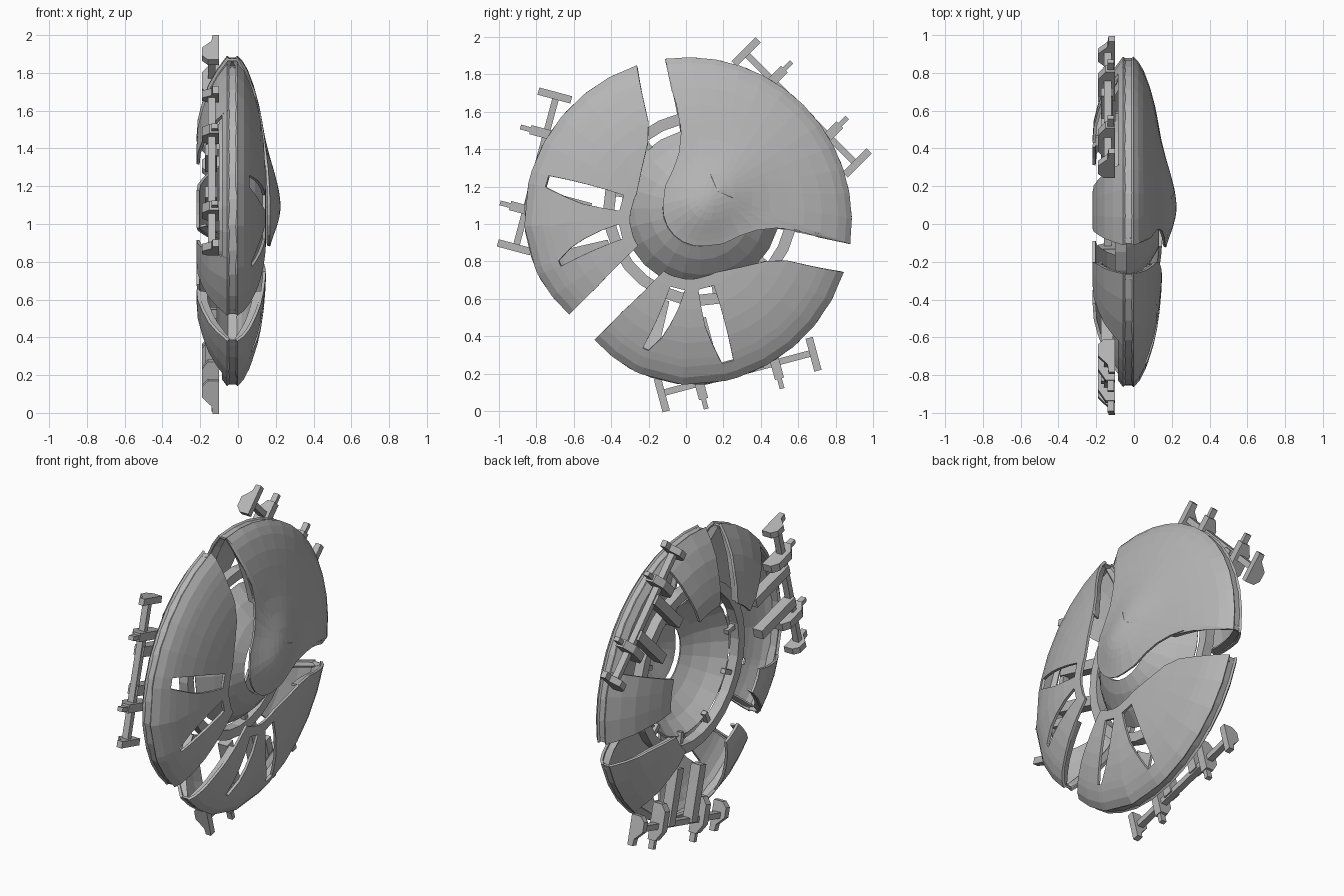
import bpy, bmesh, math
from mathutils import Vector

if "Cube" in bpy.data.objects:
    bpy.data.objects.remove(bpy.data.objects["Cube"])

CY, CZ = 0.01, 1.015          # disc centre; the disc axis runs along x
HUB = 0.068                   # hub offset from the centre, in both y and z

grey = bpy.data.materials.new("hull_grey")
grey.diffuse_color = (0.47, 0.47, 0.47, 1)
grey.use_nodes = True
grey.node_tree.nodes["Principled BSDF"].inputs["Base Color"].default_value = grey.diffuse_color


def interp(table, v):
    if v <= table[0][0]:
        return table[0][1]
    for (a, p), (b, q) in zip(table, table[1:]):
        if v <= b:
            return p + (q - p) * (v - a) / (b - a)
    return table[-1][1]


FRONT = [(.3, .14), (.4, .135), (.5, .125), (.6, .108), (.7, .083), (.8, .045), (.84, .022), (.872, -.008)]
BACK = [(.4, -.212), (.52, -.21), (.62, -.185), (.72, -.15), (.8, -.105), (.872, -.052)]
SQUASH = [(180, 1), (201, .968), (218, .92)]     # rim pulls in towards the lower left gap


def pt(y, z, x, mirror=False):
    if mirror:                # mirror across the 45 degree axis of the disc
        y, z = z, y
    return (x, CY + y, CZ + z)


def polar(a, r, x, mirror=False):
    r *= interp(SQUASH, a)
    a = math.radians(a)
    return pt(r * math.cos(a), r * math.sin(a), x, mirror)


def make(name, verts, faces, thick=0):
    bm = bmesh.new()
    vs = [bm.verts.new(v) for v in verts]
    for f in faces:
        bm.faces.new([vs[i] for i in f])
    loose = [v for v in bm.verts if not v.link_faces]
    bmesh.ops.delete(bm, geom=loose, context='VERTS')
    bmesh.ops.recalc_face_normals(bm, faces=bm.faces[:])
    me = bpy.data.meshes.new(name)
    bm.to_mesh(me)
    bm.free()
    me.materials.append(grey)
    ob = bpy.data.objects.new(name, me)
    bpy.context.collection.objects.link(ob)
    if thick:
        m = ob.modifiers.new("thickness", 'SOLIDIFY')
        m.thickness, m.offset = thick, 0
    return ob


def shell(name, spans, rows, prof, mirror=False):
    """Polar grid; each span = (edge, edge, columns, last window row or 0)."""
    cols, wins = [], []
    for e0, e1, n, w in spans:
        for i in range(n):
            cols.append((e0, e1, i / n))
            wins.append(w)
    cols.append((spans[-1][0], spans[-1][1], 1))
    verts = [polar(interp(a, r) * (1 - f) + interp(b, r) * f, r, interp(prof, r), mirror)
             for a, b, f in cols for r in rows]
    n = len(rows)
    faces = [(c * n + k, c * n + k + 1, c * n + n + k + 1, c * n + n + k)
             for c in range(len(cols) - 1) for k in range(n - 1)
             if not 1 <= k < wins[c]]
    make(name, verts, faces, .016)


def lips(name, edge, shift, mirror=False):
    """Two narrow flanges that turn inwards from the front and back shells."""
    rows = [.46, .54, .62, .7, .78, .84, .866]
    for part, prof, sign in (("front", FRONT, -1), ("back", BACK, 1)):
        verts = []
        for r in rows:
            x = interp(prof, r)
            deep = min(.045, abs(x + .03) * .8)
            verts.append(polar(interp(edge, r) + shift, r, x, mirror))
            verts.append(polar(interp(edge, r) + shift * 2.2, r, x + sign * deep, mirror))
        make(name + "_" + part, verts, [(2 * i, 2 * i + 1, 2 * i + 3, 2 * i + 2)
                                        for i in range(len(rows) - 1)], .012)


def fixed(a):
    return [(0, a)]


# edges of the windowed segment: (radius, angle)
E0 = [(.31, 152), (.364, 133), (.44, 118.6), (.575, 111.4), (.87, 108.1)]
A1 = [(.37, 158), (.79, 162)]
A2 = [(.37, 171.3), (.55, 171), (.78, 166.5)]
B1 = [(.37, 182.5), (.66, 193), (.74, 197)]
B2 = [(.37, 195), (.74, 199.5)]
E1 = [(.31, 206), (.37, 209), (.5, 213), (.65, 216), (.87, 218.2)]
BIG = [(.45, 94.5), (.69, 96.7), (.87, 98)]
ROWS = [.31, .37, .47, .57, .65, .74, .78, .835, .872]
BROWS = [.45, .54, .63, .72, .8, .84, .872]

# two windowed segments, mirrored, with back petals and gap flanges
for side, m in (("left", False), ("lower", True)):
    shell(side + "_front_shell", [(E0, A1, 5, 0), (A1, A2, 1, 6), (A2, B1, 2, 0),
                                  (B1, B2, 1, 5), (B2, E1, 2, 0)], ROWS, FRONT, m)
    shell(side + "_back_petal_a", [(E0, fixed(138), 3, 0)], BROWS, BACK, m)
    shell(side + "_back_petal_b", [(fixed(193), E1, 3, 0)], BROWS, BACK, m)
    shell(side + "_back_rim", [(fixed(138), fixed(193), 6, 0)], [.835, .872], BACK, m)
    lips(side + "_lip_a", E0, 1.0, m)
    lips(side + "_lip_b", E1, -1.0, m)
    shell("big_back_petal_" + side, [(BIG, fixed(69), 3, 0)], BROWS, BACK, m)
    lips("big_lip_" + side, BIG, -1.0, m)
shell("big_back_rim", [(fixed(69), fixed(21), 5, 0)], [.835, .872], BACK)


# thin rim joining front and back shells
def rim(name, a0, a1, n, mirror=False):
    verts = [polar(a0 + (a1 - a0) * i / n, .862, x, mirror) for i in range(n + 1) for x in (-.006, -.054)]
    make(name, verts, [(2 * i, 2 * i + 1, 2 * i + 3, 2 * i + 2) for i in range(n)], .012)


rim("big_rim", 97.5, -7.5, 12)
rim("left_rim", 108.6, 217.8, 12)
rim("lower_rim", 108.6, 217.8, 12, True)

# big segment with the domed nose: outline (relative to the hub) filled by shrinking rings
half = []
for i in range(7):
    a = math.radians(45 + 53 * i / 6)
    half.append((.872 * math.cos(a) - HUB, .872 * math.sin(a) - HUB))
half += [(-.15, .63), (-.11, .5), (-.105, .4), (-.115, .3), (-.145, .21), (-.188, .12), (-.2, .02)]
half += [(.2 * math.cos(math.radians(a)), .2 * math.sin(math.radians(a))) for a in (190, 207, 225)]
outline = half + [(z, y) for y, z in half[-2:0:-1]]


def nose(y, z):
    u, t = (y + z) * .7071 - .01, (z - y) * .7071
    lump = .078 * math.exp(-(u / (.3 if u > 0 else .19)) ** 2 - (t / .19) ** 2)
    return interp(FRONT, math.hypot(y + HUB, z + HUB)) + lump


O = .09                       # ring centre, along the 45 degree axis
steps = [.13, .26, .39, .52, .65, .78, .9, .96, 1]
n = len(outline)
verts = [pt(HUB + O, HUB + O, nose(O, O))]
for s in steps:
    for y, z in outline:
        y, z = O + (y - O) * s, O + (z - O) * s
        verts.append(pt(y + HUB, z + HUB, nose(y, z)))
faces = [(0, 1 + i, 1 + (i + 1) % n) for i in range(n)]
for k in range(len(steps) - 1):
    b = 1 + k * n
    faces += [(b + i, b + n + i, b + n + (i + 1) % n, b + (i + 1) % n) for i in range(n)]
make("big_front_shell", verts, faces, .014)


# turned parts centred on the hub
def lathe(name, prof, seg, closed, thick=0):
    k = len(prof)
    verts = []
    for i in range(seg):
        a = 2 * math.pi * i / seg
        verts += [pt(HUB + r * math.cos(a), HUB + r * math.sin(a), x) for r, x in prof]
    faces = [(i * k + j, i * k + (j + 1) % k, (i + 1) % seg * k + (j + 1) % k, (i + 1) % seg * k + j)
             for i in range(seg) for j in range(k if closed else k - 1)]
    make(name, verts, faces, thick)


lathe("hub_cone", [(.42, -.06), (.35, .02), (.27, .085), (.2, .125)], 24, False, .014)
lathe("inner_ring", [(.46, -.1), (.52, -.1), (.52, -.04), (.46, -.04)], 28, True)


def prism(name, section, t0, t1, place):
    """Extrude a (radial, x) section across the tangent direction."""
    k = len(section)
    verts = [place(u, t, x) for t in (t0, t1) for u, x in section]
    faces = [tuple(range(k)), tuple(range(2 * k - 1, k - 1, -1))]
    faces += [(i, (i + 1) % k, k + (i + 1) % k, k + i) for i in range(k)]
    make(name, verts, faces)


def placer(angle, mirror=False, base=0, shift=0):
    a = math.radians(angle)

    def place(u, t, x):
        t += shift
        return pt(base + u * math.cos(a) - t * math.sin(a), base + u * math.sin(a) + t * math.cos(a), x, mirror)
    return place


def rect(u0, u1, x0, x1):
    return [(u0, x0), (u1, x0), (u1, x1), (u0, x1)]


# short spokes between hub and ring
for a in (130, -40, 70, 20, 170, 205, 245, -80):
    prism("hub_spoke", rect(.39, .48, -.08, -.05), -.014, .014, placer(a, base=HUB))

# docking clamps on the back of each segment
for name, place in (("upper", placer(45)), ("left", placer(165, shift=-.045)),
                    ("lower", placer(165, True, shift=-.045))):
    prism(name + "_clamp_rod", rect(.835, .87, -.16, -.12), -.42, .42, place)
    for s in (-1, 1):
        end = [(.77, -.1), (.77, -.16), (.8, -.19), (.86, -.19), (.91, -.14), (.952, -.135), (.952, -.1)]
        prism(name + "_clamp_end", end, s * .42 - .02, s * .42 + .02, place)
        block = [(.72, -.1), (.72, -.16), (.76, -.19), (.88, -.19), (.94, -.15), (.94, -.1)]
        prism(name + "_clamp_block", block, s * .21 - .025, s * .21 + .025, place)
        prism(name + "_clamp_pin", rect(.93, .995, -.14, -.105), s * .21 - .013, s * .21 + .013, place)
        prism(name + "_long_box", rect(.52, .86, -.175, -.11), s * .115 - .03, s * .115 + .03, place)
